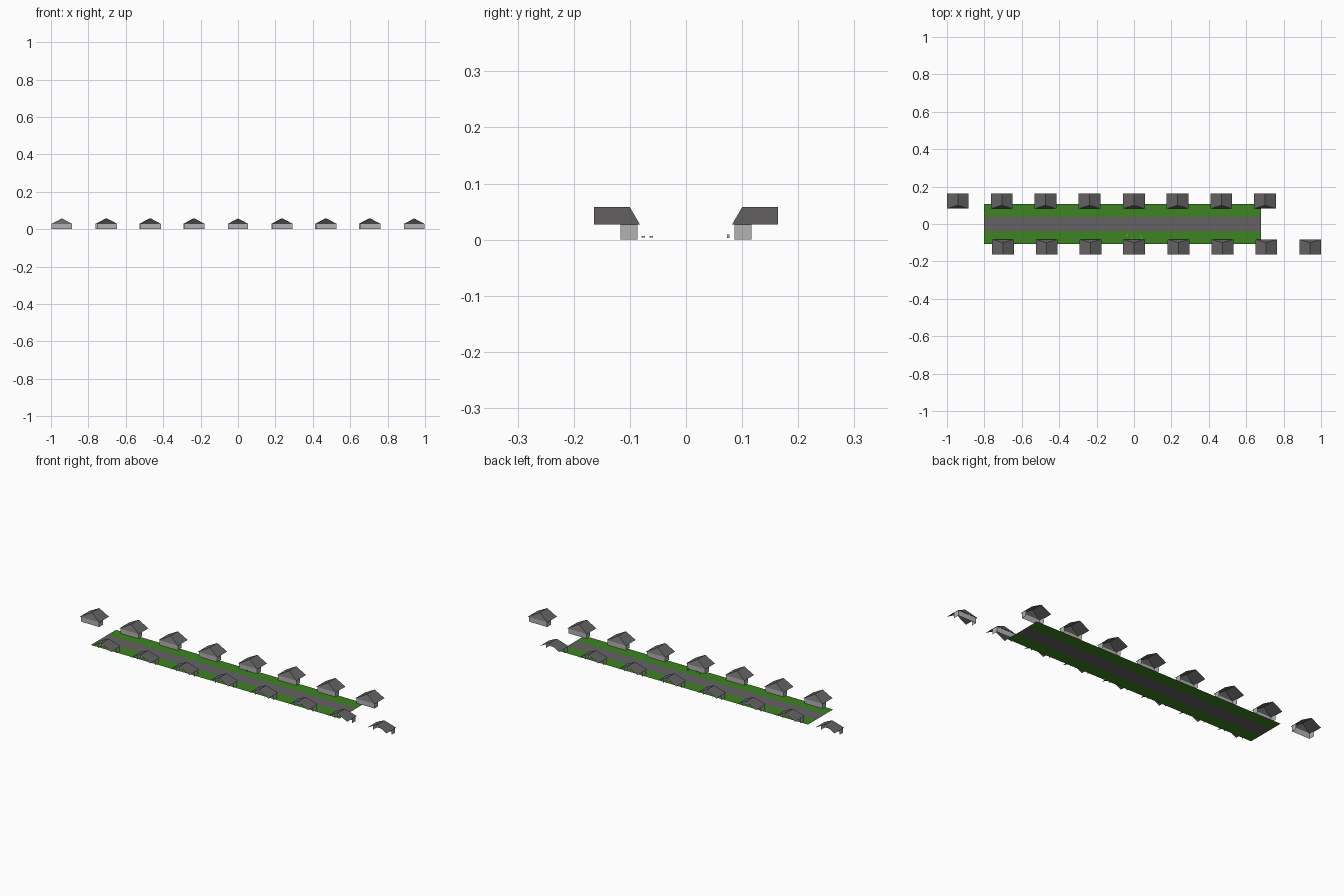
import bpy
from math import pi

if "Cube" in bpy.data.objects:
    bpy.data.objects.remove(bpy.data.objects["Cube"])


def mat(name, rgb):
    m = bpy.data.materials.new(name)
    m.diffuse_color = (*rgb, 1)
    m.use_nodes = True
    m.node_tree.nodes["Principled BSDF"].inputs["Base Color"].default_value = m.diffuse_color
    return m


GRASS = mat("grass green", (0.045, 0.23, 0.015))
ROAD = mat("road grey", (0.13, 0.12, 0.13))
ROOF = mat("roof grey", (0.13, 0.125, 0.125))
WALL = mat("wall light grey", (0.45, 0.45, 0.45))


def mesh(name, verts, faces, mats):
    me = bpy.data.meshes.new(name)
    me.from_pydata(verts, [], faces)
    for m in mats:
        me.materials.append(m)
    return me


def add(name, me, loc=(0, 0, 0), rot=0):
    ob = bpy.data.objects.new(name, me)
    ob.location = loc
    ob.rotation_euler.z = rot
    bpy.context.collection.objects.link(ob)
    return ob


# Flat ground strips: lawn, road, lawn
def strip(name, y0, y1, m):
    x0, x1 = -0.802, 0.68
    add(name, mesh(name, [(x0, y0, 0), (x1, y0, 0), (x1, y1, 0), (x0, y1, 0)],
                   [(0, 1, 2, 3)], [m]))


strip("front_lawn", -0.107, -0.037, GRASS)
strip("road", -0.037, 0.037, ROAD)
strip("back_lawn", 0.037, 0.107, GRASS)

# House front: street wall and short side walls, open at the back
W, E, H, TOP = 0.054, 0.058, 0.027, 0.058
walls = mesh("walls",
             [(x, y, z) for z in (0, H + 0.002)
              for x, y in ((-W, 0.117), (-W, 0.086), (W, 0.086), (W, 0.117))],
             [(0, 1, 5, 4), (1, 2, 6, 5), (2, 3, 7, 6)], [WALL])

# Roof: two slopes and a steep hip towards the street, open behind
roof = mesh("roof",
            [(-E, 0.082, H), (E, 0.082, H), (E, 0.164, H), (-E, 0.164, H),
             (0, 0.100, TOP), (0, 0.164, TOP)],
            [(0, 1, 4), (1, 2, 5, 4), (3, 0, 4, 5)], [ROOF])

# Two facing rows; the front row is the back row turned half around
for i, x in enumerate((-0.942, -0.707, -0.473, -0.238, 0, 0.233, 0.467, 0.70)):
    for row, s, rot in (("back", 1, 0), ("front", -1, pi)):
        add(f"{row}_walls_{i}", walls, (x * s, 0, 0), rot)
        add(f"{row}_roof_{i}", roof, (x * s, 0, 0), rot)


# Tiny garden posts near the middle of the street
def box(name, x, y, z, sx, sy, sz):
    v = [(a * sx / 2, b * sy / 2, c * sz / 2)
         for c in (-1, 1) for a, b in ((-1, -1), (1, -1), (1, 1), (-1, 1))]
    f = [(3, 2, 1, 0), (4, 5, 6, 7)] + [
        (k, (k + 1) % 4, (k + 1) % 4 + 4, k + 4) for k in range(4)]
    add(name, mesh(name, v, f, [WALL]), (x, y, z))


for i, (x, y) in enumerate(((-0.037, -0.062), (0.033, -0.062),
                            (-0.012, -0.076), (0.04, -0.076))):
    box(f"garden_piece_{i}", x, y, 0.0055, 0.004, 0.006, 0.003)
box("garden_post", 0, 0.0755, 0.006, 0.004, 0.004, 0.006)
